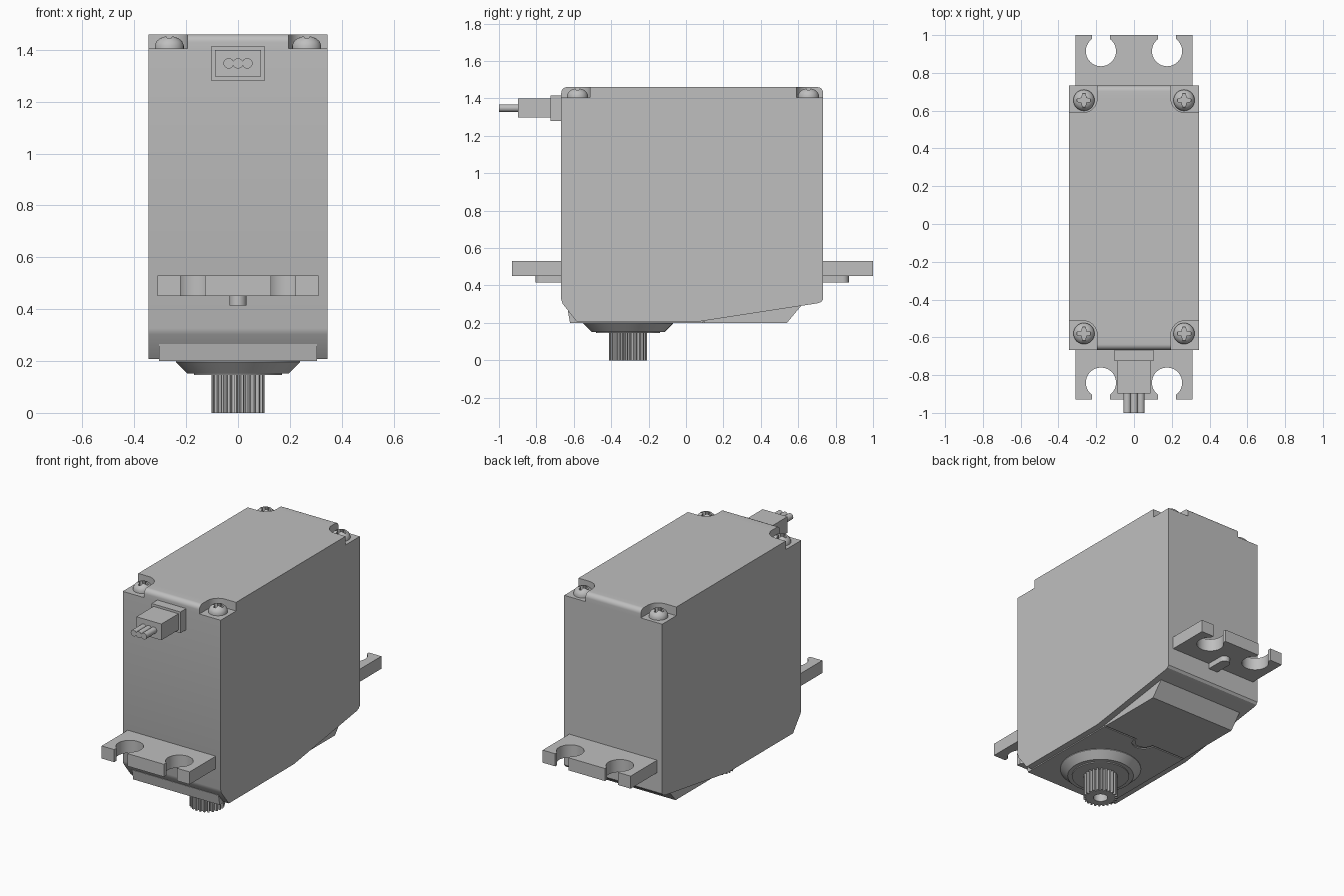
import bpy, bmesh
from math import sin, cos, pi, radians
from mathutils import Vector

if "Cube" in bpy.data.objects:
    bpy.data.objects.remove(bpy.data.objects["Cube"], do_unlink=True)

GREY = (0.52, 0.52, 0.52, 1)
grey = bpy.data.materials.new("grey_plastic")
grey.use_nodes = True
grey.diffuse_color = GREY
grey.node_tree.nodes["Principled BSDF"].inputs["Base Color"].default_value = GREY


def add_object(name, bm):
    bmesh.ops.recalc_face_normals(bm, faces=bm.faces)
    mesh = bpy.data.meshes.new(name)
    bm.to_mesh(mesh)
    bm.free()
    mesh.materials.append(grey)
    ob = bpy.data.objects.new(name, mesh)
    bpy.context.collection.objects.link(ob)
    return ob


def prism(name, outline, lo, hi, axis="z"):
    """Extrude a flat outline along one axis."""
    place = {"x": lambda a, b, t: (t, a, b),
             "y": lambda a, b, t: (a, t, b),
             "z": lambda a, b, t: (a, b, t)}[axis]
    bm = bmesh.new()
    face = bm.faces.new([bm.verts.new(place(a, b, lo)) for a, b in outline])
    grown = bmesh.ops.extrude_face_region(bm, geom=[face])["geom"]
    verts = [v for v in grown if isinstance(v, bmesh.types.BMVert)]
    bmesh.ops.translate(bm, verts=verts, vec=Vector(place(0, 0, hi - lo)))
    return add_object(name, bm)


def lathe(name, profile, x, y, steps=48):
    """Spin a radius/height profile about a vertical axis."""
    bm = bmesh.new()
    verts = [bm.verts.new((x + r, y, z)) for r, z in profile]
    edges = [bm.edges.new(pair) for pair in zip(verts, verts[1:])]
    bmesh.ops.spin(bm, geom=verts + edges, cent=(x, y, 0), axis=(0, 0, 1),
                   angle=2 * pi, steps=steps)
    bmesh.ops.remove_doubles(bm, verts=bm.verts, dist=0.0002)
    return add_object(name, bm)


def arc(cx, cy, r, start, end, n=8):
    angles = [radians(start + (end - start) * i / n) for i in range(n + 1)]
    return [(cx + r * cos(a), cy + r * sin(a)) for a in angles]


def circle(cx, cy, r, n=32):
    return arc(cx, cy, r, 0, 360, n)[:-1]


def rect(x0, x1, y0, y1):
    return [(x0, y0), (x1, y0), (x1, y1), (x0, y1)]


def cut(ob, *cutters):
    """Subtract the cutters, then discard them."""
    for c in cutters:
        m = ob.modifiers.new("cut", "BOOLEAN")
        m.operation, m.solver, m.object = "DIFFERENCE", "EXACT", c
    bpy.context.view_layer.update()
    graph = bpy.context.evaluated_depsgraph_get()
    mesh = bpy.data.meshes.new_from_object(ob.evaluated_get(graph))
    ob.modifiers.clear()
    ob.data = mesh
    for c in cutters:
        bpy.data.objects.remove(c, do_unlink=True)


FRONT, BACK, TOP, HALF = -0.667, 0.733, 1.46, 0.345

# Case: side profile with rounded top edges and a sloping underside
case = prism("case", [(FRONT, 0.325), (-0.66, 0.303), (-0.585, 0.207), (0.07, 0.207),
                      (0.70, 0.304), (0.722, 0.311), (BACK, 0.325)]
             + arc(BACK - 0.03, TOP - 0.03, 0.03, 0, 90)
             + arc(FRONT + 0.03, TOP - 0.03, 0.03, 90, 180), -HALF, HALF, "x")

# Corner pockets with a rounded inner corner
pockets = []
for sx in (-1, 1):
    for end, sy, depth in ((FRONT, -1, 0.155), (BACK, 1, 0.143)):
        inner = end - sy * depth
        shape = [(0.4, 0.3), (0.195, 0.3)] + arc(0.27, 0.075, 0.075, 180, 270) + [(0.4, 0)]
        pockets.append(prism("pocket", [(sx * a, inner + sy * b) for a, b in shape],
                             1.405, 1.55))
cut(case, *pockets)

# Base plate with a shallow seam that bends round a half circle
plate = prism("base_plate", [(-0.632, 0.265), (-0.62, 0.2), (0.54, 0.2),
                             (0.615, 0.29), (0.3, 0.32), (-0.55, 0.32)],
              -0.305, 0.305, "x")
seam = ([(-0.4, 0.1), (-0.4, 0.09)] + arc(0, 0.09, 0.07, 180, 360, 16)
        + [(0.4, 0.09), (0.4, 0.1)] + arc(0, 0.1, 0.06, 0, -180, 16))
cut(plate, prism("seam", seam, 0.15, 0.206))

# Mounting ears with two open screw slots and a rib beneath
for label, end, sy, reach, hole in (("front", FRONT, -1, 0.263, 0.173),
                                    ("back", BACK, 1, 0.267, 0.182)):
    outline = [(-0.31, -0.02), (-0.31, reach)]
    for cx in (-0.175, 0.175):
        outline += [(cx - 0.047, reach)] + arc(cx, hole, 0.08, 126, 414, 28)
        outline += [(cx + 0.047, reach)]
    outline += [(0.31, reach), (0.31, -0.02)]
    prism(label + "_ear", [(a, end + sy * b) for a, b in outline], 0.45, 0.53)
    rib = [(-0.033, -0.02)] + arc(0, 0.105, 0.033, 180, 0, 12) + [(0.033, -0.02)]
    prism(label + "_ear_rib", [(a, end + sy * b) for a, b in rib], 0.415, 0.46)

# Cross-head screws
for sx in (-1, 1):
    for label, y in (("front", -0.58), ("back", 0.655)):
        x = sx * 0.265
        side = "left" if sx > 0 else "right"
        screw = lathe(f"{label}_{side}_screw",
                      [(0, 1.4), (0.056, 1.4), (0.056, 1.417), (0.05, 1.432),
                       (0.036, 1.445), (0.018, 1.452), (0, 1.454)], x, y, 32)
        cross = []
        for k in range(4):
            c, s = round(cos(k * pi / 2)), round(sin(k * pi / 2))
            for a, b in ((0.036, -0.007), (0.036, 0.007), (0.012, 0.012)):
                cross.append((x + a * c - b * s, y + a * s + b * c))
        cut(screw, prism("cross", cross, 1.422, 1.5))

# Output boss and toothed shaft
SHAFT_Y = -0.31
lathe("output_boss", [(0, 0.22), (0.24, 0.22), (0.24, 0.196), (0.196, 0.152),
                      (0.17, 0.152), (0.17, 0.146), (0, 0.146)], 0, SHAFT_Y, 64)
teeth = 24
gear = []
for i in range(teeth):
    for part, r in ((0, 0.086), (0.3, 0.086), (0.45, 0.102), (0.8, 0.102)):
        a = 2 * pi * (i + part) / teeth
        gear.append((r * cos(a), SHAFT_Y + r * sin(a)))
shaft = prism("output_shaft", gear, 0, 0.16)
cut(shaft, prism("bore", circle(0, SHAFT_Y, 0.043), -0.05, 0.11))

# Cable plug and three wires
prism("plug_collar", rect(-0.102, 0.102, 1.28, 1.415), -0.725, FRONT + 0.02, "y")
prism("plug", rect(-0.088, 0.088, 1.297, 1.4), -0.897, -0.71, "y")
for label, x in (("right", -0.036), ("middle", 0), ("left", 0.036)):
    prism(label + "_wire", circle(x, 1.348, 0.02, 20), -1, -0.88, "y")

# Smooth the curved surfaces and keep edges sharp
for ob in bpy.context.scene.objects:
    ob.select_set(ob.type == "MESH")
bpy.context.view_layer.objects.active = case
bpy.ops.object.shade_smooth_by_angle(angle=radians(28))
